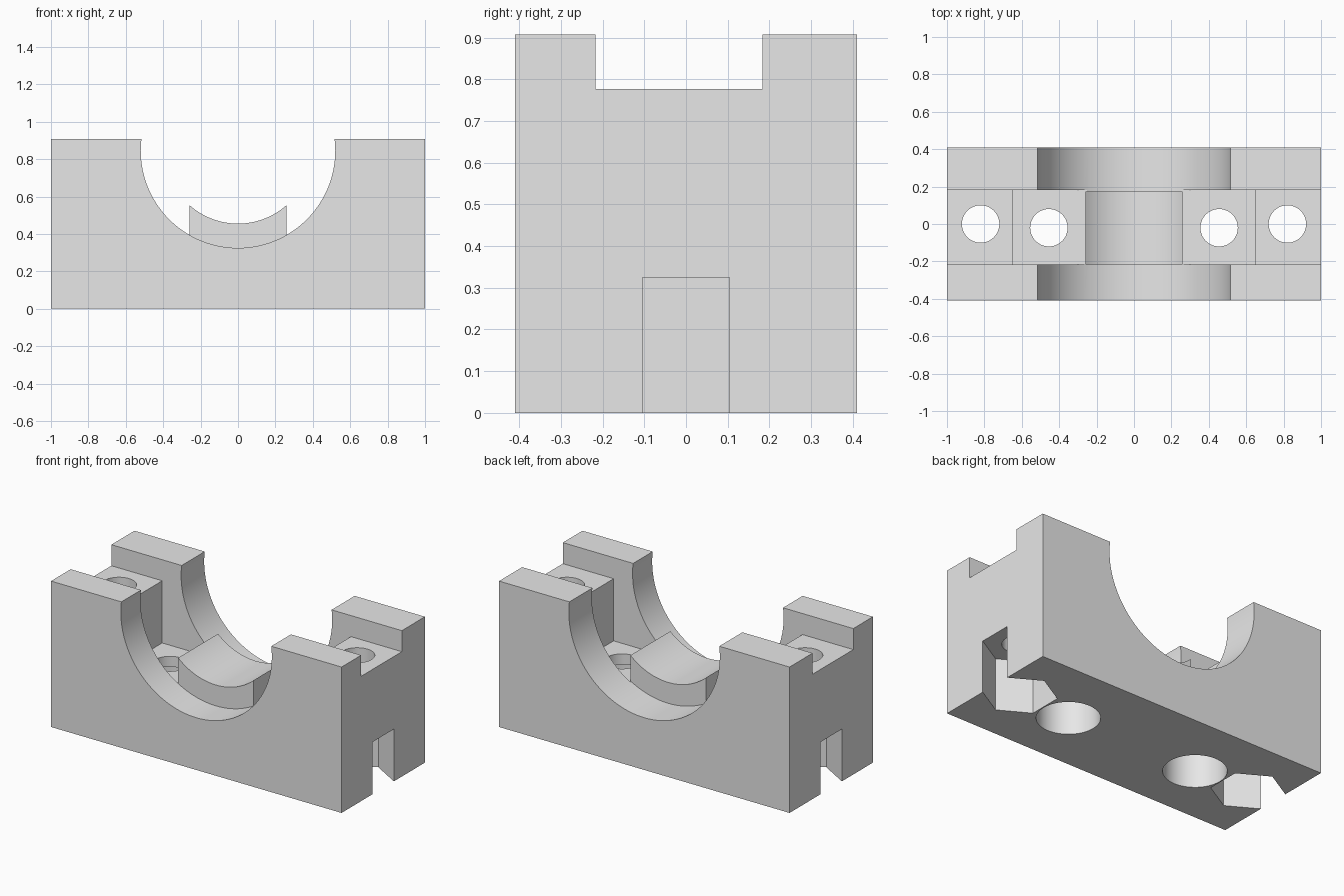
import bpy
import bmesh
from math import cos, sin, tau, radians
from mathutils import Vector

cube = bpy.data.objects.get("Cube")
if cube:
    bpy.data.objects.remove(cube, do_unlink=True)

grey = bpy.data.materials.new("plain_grey")
grey.use_nodes = True
colour = (0.8, 0.8, 0.8, 1)
grey.diffuse_color = colour
for node in grey.node_tree.nodes:
    if node.type == "BSDF_PRINCIPLED":
        node.inputs["Base Color"].default_value = colour


def prism(name, points, start, end, axis):
    """Extrude a 2D outline along y (outline in xz) or z (outline in xy)."""
    bm = bmesh.new()
    if axis == "Y":
        verts = [bm.verts.new((a, start, b)) for a, b in points]
        shift = Vector((0, end - start, 0))
    else:
        verts = [bm.verts.new((a, b, start)) for a, b in points]
        shift = Vector((0, 0, end - start))
    face = bm.faces.new(verts)
    out = bmesh.ops.extrude_face_region(bm, geom=[face])["geom"]
    bmesh.ops.translate(bm, vec=shift,
                        verts=[v for v in out if isinstance(v, bmesh.types.BMVert)])
    bmesh.ops.recalc_face_normals(bm, faces=bm.faces[:])
    mesh = bpy.data.meshes.new(name)
    bm.to_mesh(mesh)
    bm.free()
    mesh.materials.append(grey)
    obj = bpy.data.objects.new(name, mesh)
    bpy.context.collection.objects.link(obj)
    return obj


def circle(x, y, radius, sides):
    return [(x + radius * cos(tau * i / sides), y + radius * sin(tau * i / sides))
            for i in range(sides)]


def rect(x0, x1, z0, z1):
    return [(x0, z0), (x1, z0), (x1, z1), (x0, z1)]


def activate(obj):
    bpy.ops.object.select_all(action="DESELECT")
    obj.select_set(True)
    bpy.context.view_layer.objects.active = obj


def combine(target, tool, operation="DIFFERENCE"):
    tool.hide_render = True
    mod = target.modifiers.new("shape", "BOOLEAN")
    mod.operation, mod.solver, mod.object = operation, "EXACT", tool
    activate(target)
    bpy.ops.object.modifier_apply(modifier=mod.name)
    bpy.data.objects.remove(tool, do_unlink=True)


DEPTH, TOP, AXIS_Z = 0.41, 0.908, 0.845
SLOT_FRONT, SLOT_BACK, SADDLE_BACK = -0.217, 0.183, 0.175
LEDGE, FLOOR, RECESS = 0.777, 0.39, 0.325

# Main block with the round bore
block = prism("bearing_block", rect(-1, 1, 0, TOP), -DEPTH, DEPTH, "Y")
combine(block, prism("bore", circle(0, AXIS_Z, 0.52, 128), -0.6, 0.6, "Y"))

# Cross slot with its deeper middle pocket
half = [(0.65, FLOOR), (0.65, LEDGE), (1.2, LEDGE), (1.2, 1.2)]
slot = half + [(-x, z) for x, z in reversed(half)]
combine(block, prism("slot", slot, SLOT_FRONT, SLOT_BACK, "Y"))

# Raised saddle with a tighter bore
saddle = prism("saddle", rect(-0.26, 0.26, 0.2, 0.7), SLOT_FRONT, SADDLE_BACK, "Y")
combine(saddle, prism("saddle_bore", circle(0, AXIS_Z, 0.39, 128), -0.6, 0.6, "Y"))
combine(block, saddle, "UNION")

# Bolt holes, counterbores and side-opening hexagonal nut recesses
for side in (-1, 1):
    inner, outer = side * 0.455, side * 0.82
    hexagon = [(outer + y, x) for x, y in circle(0, 0, 0.2085, 6)]
    for name, outline, low, high in (
        ("inner_hole", circle(inner, -0.02, 0.1, 48), 0.2, 0.6),
        ("counterbore", circle(inner, -0.02, 0.178, 64), -0.1, RECESS),
        ("outer_hole", circle(outer, 0, 0.1, 48), 0.2, 1),
        ("nut_recess", hexagon, -0.1, RECESS),
    ):
        combine(block, prism(name, outline, low, high, "Z"))

activate(block)
bpy.ops.object.shade_smooth_by_angle(angle=radians(25))
